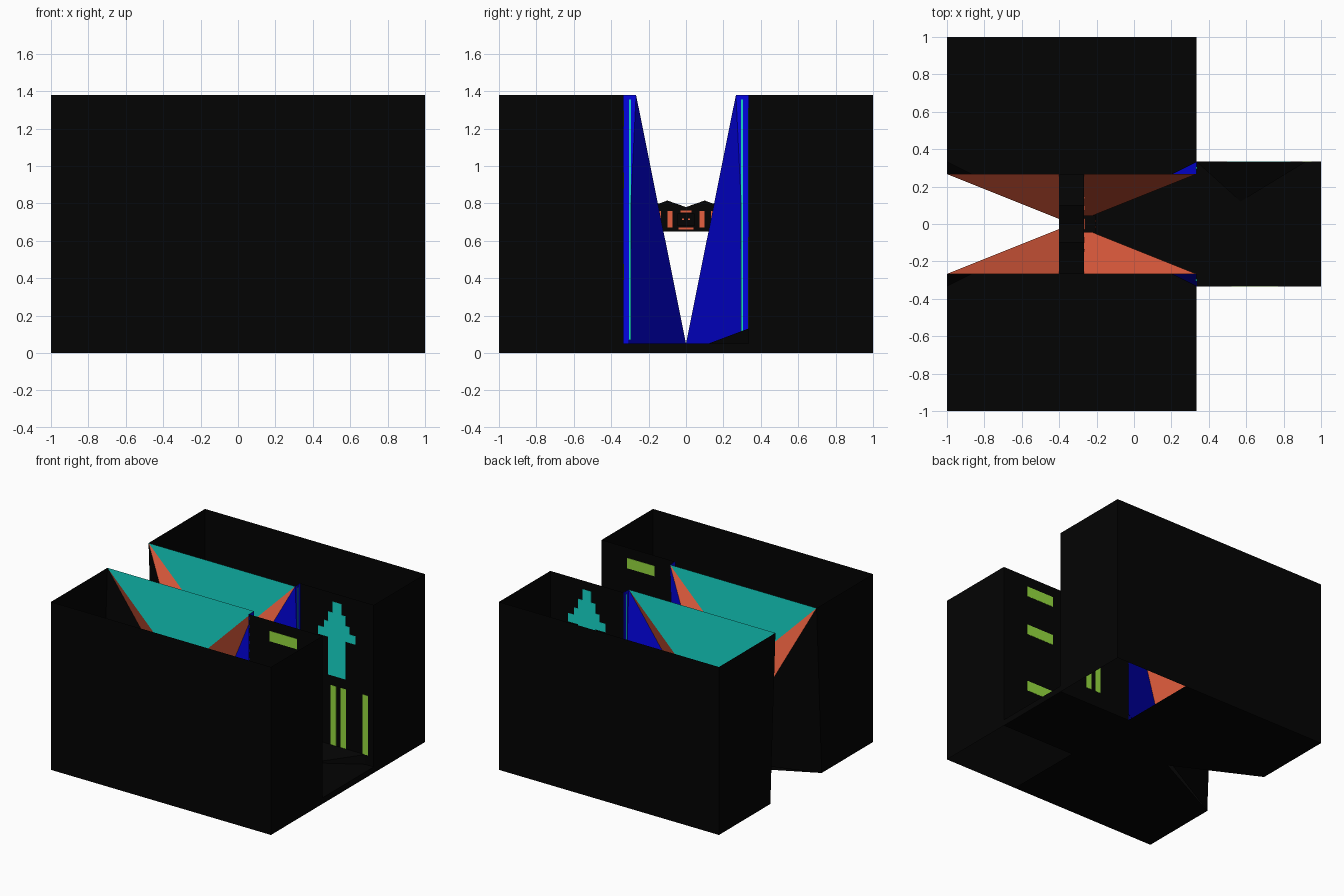
import bpy

if "Cube" in bpy.data.objects:
    bpy.data.objects.remove(bpy.data.objects["Cube"], do_unlink=True)


def make_material(name, rgb):
    m = bpy.data.materials.new(name)
    m.use_nodes = True
    m.diffuse_color = (*rgb, 1)
    bsdf = m.node_tree.nodes["Principled BSDF"]
    bsdf.inputs["Base Color"].default_value = (*rgb, 1)
    return m


BLACK = make_material("black", (0.001, 0.001, 0.001))
TEAL = make_material("teal", (0.008, 0.7, 0.6))
ORANGE = make_material("orange", (0.8, 0.115, 0.05))
BLUE = make_material("blue", (0.001, 0.001, 0.76))
GREEN = make_material("leaf green", (0.3, 0.7, 0.05))


def mesh(name, verts, faces, mat):
    me = bpy.data.meshes.new(name)
    me.from_pydata(verts, [], faces)
    me.materials.append(mat)
    me.update()
    ob = bpy.data.objects.new(name, me)
    bpy.context.collection.objects.link(ob)
    return ob


def panel(name, pts, mat):
    """Single flat sheet."""
    return mesh(name, pts, [tuple(range(len(pts)))], mat)


def block(name, lo, hi, mat):
    """Axis-aligned box between two corners."""
    v = [(x, y, z) for x in (lo[0], hi[0]) for y in (lo[1], hi[1]) for z in (lo[2], hi[2])]
    f = [(0, 1, 3, 2), (4, 6, 7, 5), (0, 4, 5, 1), (2, 3, 7, 6), (0, 2, 6, 4), (1, 5, 7, 3)]
    return mesh(name, v, f, mat)


def upright(name, a, b, mat):
    """Vertical sheet over a plan line."""
    return panel(name, [(*a, 0), (*b, 0), (*b, H), (*a, H)], mat)


def wall_plate(name, y, x0, x1, z0, z1, mat):
    """Thin plate showing on both sides of a corridor wall."""
    return block(name, (x0, y - 0.002, z0), (x1, y + 0.002, z1), mat)


H = 1.38          # wall height
T = 1 / 3         # grid third
CX = -T           # centre of the funnel
IN = 0.267        # funnel half width at the top
LOW = 0.05        # funnel tip height
MID = 0.715       # lower point of the teal panels
HALF = 0.067      # half width of the bridge
APEX = (CX, 0, LOW)

# Floor with a notch at the back of the funnel, and the corridor slab
for s, side in ((1, "back"), (-1, "front")):
    panel(side + "_floor", [(-1, s, 0), (T, s, 0), (T, 0, 0), (CX, 0, 0), (-1, s * T, 0)], BLACK)
block("corridor_floor", (T, -T, 0), (1, T, LOW), BLACK)
panel("inner_floor", [(T, -T, LOW), (T, T, LOW), APEX], BLACK)

# Solid ramp against the back corridor wall
mesh("floor_ramp", [(T, T, 0.13), (0.92, T, 0.13), (0.57, 0.12, LOW), (T, T, LOW), (0.92, T, LOW)],
     [(0, 2, 1), (0, 3, 2), (1, 2, 4), (0, 1, 4, 3)], BLACK)

for s, side in ((1, "back"), (-1, "front")):
    # Outer walls
    upright(side + "_outer_wall", (-1, s), (1, s), BLACK)
    upright(side + "_left_wall", (1, s), (1, s * T), BLACK)
    upright(side + "_right_wall", (-1, s), (-1, s * T), BLACK)
    upright(side + "_corridor_wall", (T, s * T), (1, s * T), BLACK)

    # Teal upper triangle of the funnel
    y = s * IN
    point = (CX, y, MID)
    panel(side + "_teal_panel", [(-1, y, H), (T, y, H), point], TEAL)

    for d, end, mat in ((1, "left", BLUE), (-1, "right", BLACK)):
        ex = CX + d * 2 * T
        top = (ex, y, H)
        # Orange inner triangle
        panel(f"{side}_{end}_orange_slope", [top, point, APEX], ORANGE)
        # Slanted end face and its upright sliver
        base = (ex, s * T, 0)
        panel(f"{side}_{end}_slant", [top, base, APEX], mat)
        panel(f"{side}_{end}_edge", [top, (ex, s * T, H), base], mat)

    # Bright border on the blue end
    y0, y1, y2 = s * 0.294, s * 0.306, s * T
    block(side + "_border_line", (T - 0.004, min(y0, y1), 0.07), (T + 0.004, max(y0, y1), 1.355), TEAL)
    block(side + "_border_edge", (T - 0.003, min(y1, y2), LOW), (T + 0.003, max(y1, y2), H), BLUE)

# Bridge across the funnel, with a short snout
outline = [(-IN, 0.65), (IN, 0.65), (IN, 0.78), (0.14, 0.8), (0.1, 0.815), (0, 0.78),
           (-0.1, 0.815), (-0.14, 0.8), (-IN, 0.78)]
n = len(outline)
verts = [(x, *p) for x in (CX - HALF, CX + HALF) for p in outline]
faces = [tuple(range(n))[::-1], tuple(range(n, 2 * n))]
faces += [(i, (i + 1) % n, n + (i + 1) % n, n + i) for i in range(n)]
mesh("bridge", verts, faces, BLACK)
FRONT = CX + HALF
SNOUT = FRONT + 0.06
block("snout", (FRONT, -0.045, 0.68), (SNOUT, 0.045, 0.745), BLACK)

# Orange inlays on the bridge and snout
for s in (1, -1):
    for x, c, w, z0, z1 in ((FRONT, 0.085, 0.014, 0.67, 0.76), (FRONT, 0.14, 0.006, 0.67, 0.76),
                            (SNOUT, 0.017, 0.005, 0.71, 0.72)):
        block("bridge_inlay", (x - 0.002, s * c - w, z0), (x + 0.004, s * c + w, z1), ORANGE)
for w, z0, z1 in ((0.03, 0.752, 0.762), (0.04, 0.66, 0.67)):
    block("bridge_bar", (FRONT - 0.002, -w, z0), (FRONT + 0.004, w, z1), ORANGE)

# Stepped tree shape on the back corridor wall
for w, z0, z1 in ((0.04, 1.22, 1.31), (0.08, 1.14, 1.22), (0.115, 1.08, 1.14),
                  (0.17, 1.01, 1.08), (0.08, 0.7, 1.01)):
    wall_plate("tree_step", T, 2 * T - w, 2 * T + w, z0, z1, TEAL)

# Plain green stripes: upright on the back wall, level on the front wall
for x in (0.61, 0.7, 0.9):
    wall_plate("upright_stripe", T, x, x + 0.05, 0.13, 0.62, GREEN)
for z in (1.21, 0.88, 0.39):
    wall_plate("level_stripe", -T, 0.52, 0.77, z, z + 0.085, GREEN)
